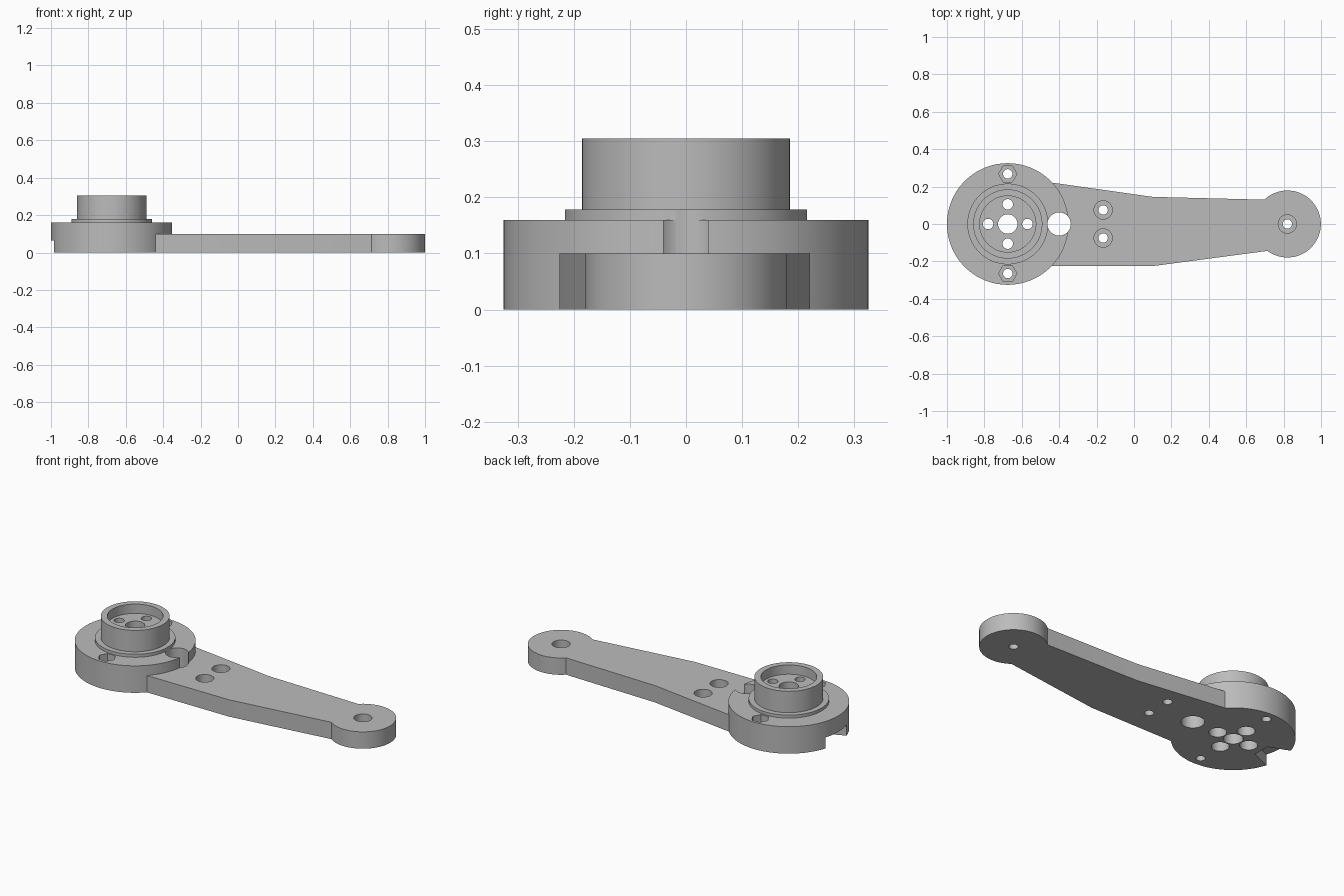
import bpy, bmesh, math

cube = bpy.data.objects.get("Cube")
if cube:
    bpy.data.objects.remove(cube, do_unlink=True)

grey = bpy.data.materials.new("plain grey")
grey.use_nodes = True
colour = (0.5, 0.5, 0.5, 1)
grey.diffuse_color = colour
grey.node_tree.nodes["Principled BSDF"].inputs["Base Color"].default_value = colour

HUB, TIP = -0.675, 0.82


def prism(name, points, z0, z1):
    """Extrude a flat outline from z0 up to z1."""
    bm = bmesh.new()
    face = bm.faces.new([bm.verts.new((x, y, z0)) for x, y in points])
    top = bmesh.ops.extrude_face_region(bm, geom=[face])["geom"]
    for v in top:
        if isinstance(v, bmesh.types.BMVert):
            v.co.z = z1
    bmesh.ops.recalc_face_normals(bm, faces=bm.faces)
    mesh = bpy.data.meshes.new(name)
    bm.to_mesh(mesh)
    bm.free()
    mesh.materials.append(grey)
    obj = bpy.data.objects.new(name, mesh)
    bpy.context.collection.objects.link(obj)
    return obj


def cylinder(name, x, y, r, z0, z1, sides=64):
    step = math.tau / sides
    ring = [(x + r * math.cos(i * step), y + r * math.sin(i * step)) for i in range(sides)]
    return prism(name, ring, z0, z1)


def boolean(target, other, operation):
    """Apply one boolean and discard the tool object."""
    mod = target.modifiers.new(operation, "BOOLEAN")
    mod.operation, mod.solver, mod.object = operation, "EXACT", other
    bpy.context.view_layer.objects.active = target
    bpy.ops.object.modifier_apply(modifier=mod.name)
    bpy.data.objects.remove(other, do_unlink=True)


# Tapered arm plate, with its round tip and the hub stacked on the other end
outline = [(HUB, -0.225), (0.1, -0.225), (0.72, -0.143), (TIP, -0.1),
           (TIP, 0.1), (0.7, 0.13), (0.1, 0.145), (-0.43, 0.22), (HUB, 0.22)]
arm = prism("lever_arm", outline, 0, 0.1)
for solid in (
    cylinder("round_tip", TIP, 0, 0.179, 0, 0.1, 96),
    cylinder("hub_disc", HUB, 0, 0.325, 0, 0.16, 128),
    cylinder("hub_step", HUB, 0, 0.216, 0.05, 0.178, 96),
    cylinder("hub_boss", HUB, 0, 0.185, 0.05, 0.305, 96),
):
    boolean(arm, solid, "UNION")

# Recess in the boss, shaft hole, and locating hole at the hub edge
cutters = [
    cylinder("boss_recess", HUB, 0, 0.15, 0.25, 0.5, 96),
    cylinder("shaft_hole", HUB, 0, 0.052, -0.1, 0.5),
    cylinder("locating_hole", -0.4, 0, 0.062, -0.1, 0.5),
]
# Four screw holes around the shaft, counterbored from below
for dx, dy in ((1, 0), (-1, 0), (0, 1), (0, -1)):
    x, y = HUB + 0.105 * dx, 0.105 * dy
    cutters.append(cylinder("screw_hole", x, y, 0.028, -0.1, 0.5, 32))
    cutters.append(cylinder("screw_counterbore", x, y, 0.047, -0.1, 0.2, 48))
# Stepped bolt holes: hexagonal pockets on the hub, round ones on the arm
for x, y, sides, floor in ((HUB, 0.268, 6, 0.09), (HUB, -0.265, 6, 0.09),
                           (-0.165, 0.075, 48, 0.05), (-0.165, -0.075, 48, 0.05),
                           (TIP, 0, 48, 0.05)):
    cutters.append(cylinder("bolt_hole", x, y, 0.025, -0.1, 0.5, 32))
    cutters.append(cylinder("bolt_pocket", x, y, 0.049, floor, 0.5, sides))
# Tapered notch under the outer rim of the hub
notch = [(HUB - 0.19, -0.05), (HUB - 0.19, 0.05), (HUB - 0.36, 0.12), (HUB - 0.36, -0.12)]
cutters.append(prism("rim_notch", notch, -0.1, 0.065))

for cutter in cutters:
    boolean(arm, cutter, "DIFFERENCE")

# Smooth round walls, crisp edges
bpy.ops.object.select_all(action="DESELECT")
arm.select_set(True)
bpy.context.view_layer.objects.active = arm
bpy.ops.object.shade_smooth_by_angle(angle=math.radians(25))
